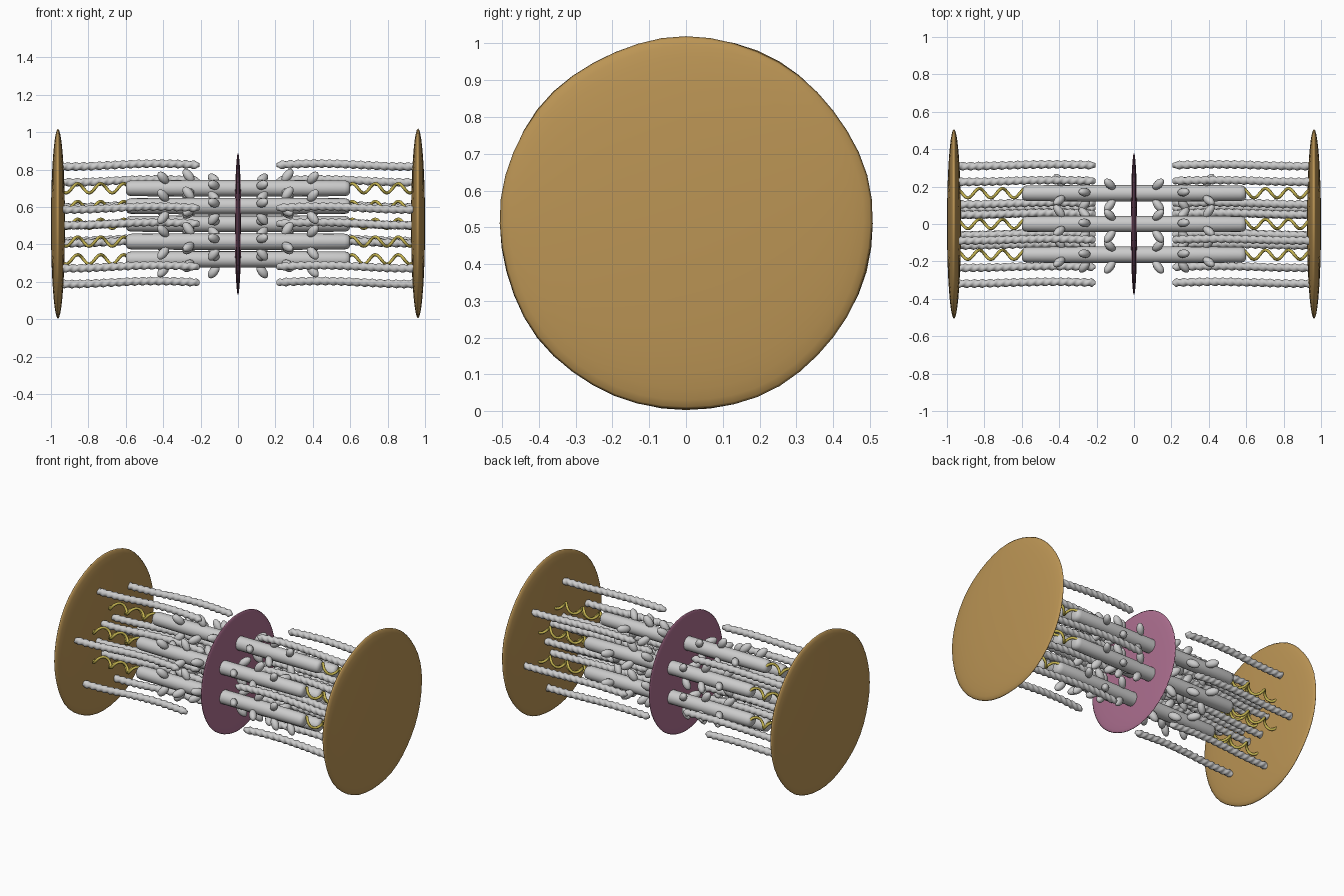
import bpy, bmesh, math, random
from mathutils import Vector, Matrix

if "Cube" in bpy.data.objects:
    bpy.data.objects.remove(bpy.data.objects["Cube"])

random.seed(4)
CZ = 0.51                      # height of the bundle axis
TAU = 2 * math.pi


def material(name, rgb):
    m = bpy.data.materials.new(name)
    m.diffuse_color = (*rgb, 1)
    m.use_nodes = True
    m.node_tree.nodes["Principled BSDF"].inputs["Base Color"].default_value = m.diffuse_color
    return m


gold = material("disc_gold", (0.50, 0.30, 0.09))
plum = material("disc_plum", (0.42, 0.16, 0.28))
yellow = material("spring_yellow", (0.55, 0.45, 0.08))


def finish(name, bm, mat=None):
    bmesh.ops.recalc_face_normals(bm, faces=bm.faces)
    for f in bm.faces:
        f.smooth = True
    me = bpy.data.meshes.new(name)
    bm.to_mesh(me)
    bm.free()
    ob = bpy.data.objects.new(name, me)
    bpy.context.collection.objects.link(ob)
    if mat:
        me.materials.append(mat)
    return ob


def skin(bm, rings):
    """Bridge a list of point rings and cap both ends."""
    vs = [[bm.verts.new(p) for p in r] for r in rings]
    n = len(vs[0])
    for a, b in zip(vs, vs[1:]):
        for i in range(n):
            bm.faces.new((a[i], a[(i + 1) % n], b[(i + 1) % n], b[i]))
    bm.faces.new(vs[0])
    bm.faces.new(vs[-1][::-1])


def ring_points(radius, start, count=6):
    return [(radius * math.cos(math.radians(start) + k * TAU / count),
             radius * math.sin(math.radians(start) + k * TAU / count)) for k in range(count)]


# lens-like discs with a slightly uneven rim
def disc(name, x, radius, half, mat, wobble):
    bm = bmesh.new()
    bmesh.ops.create_uvsphere(bm, u_segments=48, v_segments=20, radius=1)
    ph = random.uniform(0, TAU)
    for v in bm.verts:
        p = v.co.copy()
        a = math.atan2(p.y, p.x)
        s = radius * (1 + wobble * (math.sin(5 * a + ph) + 0.6 * math.sin(9 * a - ph)))
        v.co = (x + p.z * half, p.x * s, CZ + p.y * s)
    finish(name, bm, mat)


for side, label in ((-1, "left"), (1, "right")):
    disc(label + "_end_disc", side * 0.9625, 0.507, 0.0375, gold, 0.004)
disc("middle_disc", 0, 0.38, 0.017, plum, 0.003)

thick_spots = [(0, 0)] + ring_points(0.19, 30)

# thick rods running through the middle disc, with rounded ends
bm = bmesh.new()
half_profile = [(0.6, 0.014), (0.597, 0.028), (0.588, 0.038), (0.57, 0.042), (0.3, 0.044)]
profile = [(-x, r) for x, r in half_profile] + half_profile[::-1]
for y, z in thick_spots:
    skin(bm, [[(x, y + r * math.cos(TAU * i / 16), CZ + z + r * math.sin(TAU * i / 16))
               for i in range(16)] for x, r in profile])
finish("thick_rods", bm)

# small heads leaning outward and away from the middle
bm = bmesh.new()
for side in (-1, 1):
    for y, z in thick_spots:
        for row, x in enumerate((0.13, 0.265, 0.40)):
            for k in range(3):
                a = math.radians(45 + 40 * row + 120 * k)
                out = Vector((0, math.cos(a), math.sin(a)))
                axis = Vector((side * 0.75, 0, 0)) + out
                mat = (Matrix.Translation(Vector((side * x, y, CZ + z)) + out * 0.068)
                       @ axis.to_track_quat('Z', 'Y').to_matrix().to_4x4()
                       @ Matrix.Diagonal((0.023, 0.025, 0.042, 1)))
                bmesh.ops.create_uvsphere(bm, u_segments=12, v_segments=8, radius=1, matrix=mat)
finish("rod_heads", bm)


# thin beaded strands: a two-lobed section that twists along a gentle wave
def strand(bm, side, y, z, phase):
    n, sides, rings = 110, 12, []
    for j in range(n + 1):
        t = j / n
        x = 0.205 + 0.745 * t
        taper = min(1, 0.45 + j * 0.2)
        bend = 0.008 * math.sin(TAU * t * 0.8)
        ring = []
        for i in range(sides):
            a = TAU * i / sides
            r = 0.0205 * taper * (1 + 0.15 * math.cos(2 * a - TAU * x / 0.042 + phase))
            ring.append((side * x, y + r * math.cos(a) + bend * 0.6,
                         CZ + z + r * math.sin(a) + bend))
        rings.append(ring)
    skin(bm, rings)


thin_spots = ring_points(0.325, 45) + ring_points(0.11, 0)
for side, label in ((-1, "left"), (1, "right")):
    bm = bmesh.new()
    for k, (y, z) in enumerate(thin_spots):
        strand(bm, side, y, z, k)
    finish(label + "_thin_strands", bm)


# yellow springs joining the rods to the end discs
def spring(bm, side, y, z):
    n, turns, amp, rad, x0, length = 72, 3, 0.025, 0.0085, 0.58, 0.37
    rings = []
    for j in range(n + 1):
        a = TAU * turns * j / n
        c = Vector((x0 + length * j / n, amp * math.cos(a), amp * math.sin(a)))
        d = Vector((length / (TAU * turns), -amp * math.sin(a), amp * math.cos(a))).normalized()
        u = Vector((0, math.cos(a), math.sin(a)))
        w = d.cross(u)
        pts = [c + rad * (u * math.cos(TAU * i / 8) + w * math.sin(TAU * i / 8)) for i in range(8)]
        rings.append([(side * p.x, y + p.y, CZ + z + p.z) for p in pts])
    skin(bm, rings)


for side, label in ((-1, "left"), (1, "right")):
    bm = bmesh.new()
    for y, z in thick_spots:
        spring(bm, side, y, z)
    finish(label + "_springs", bm, yellow)
